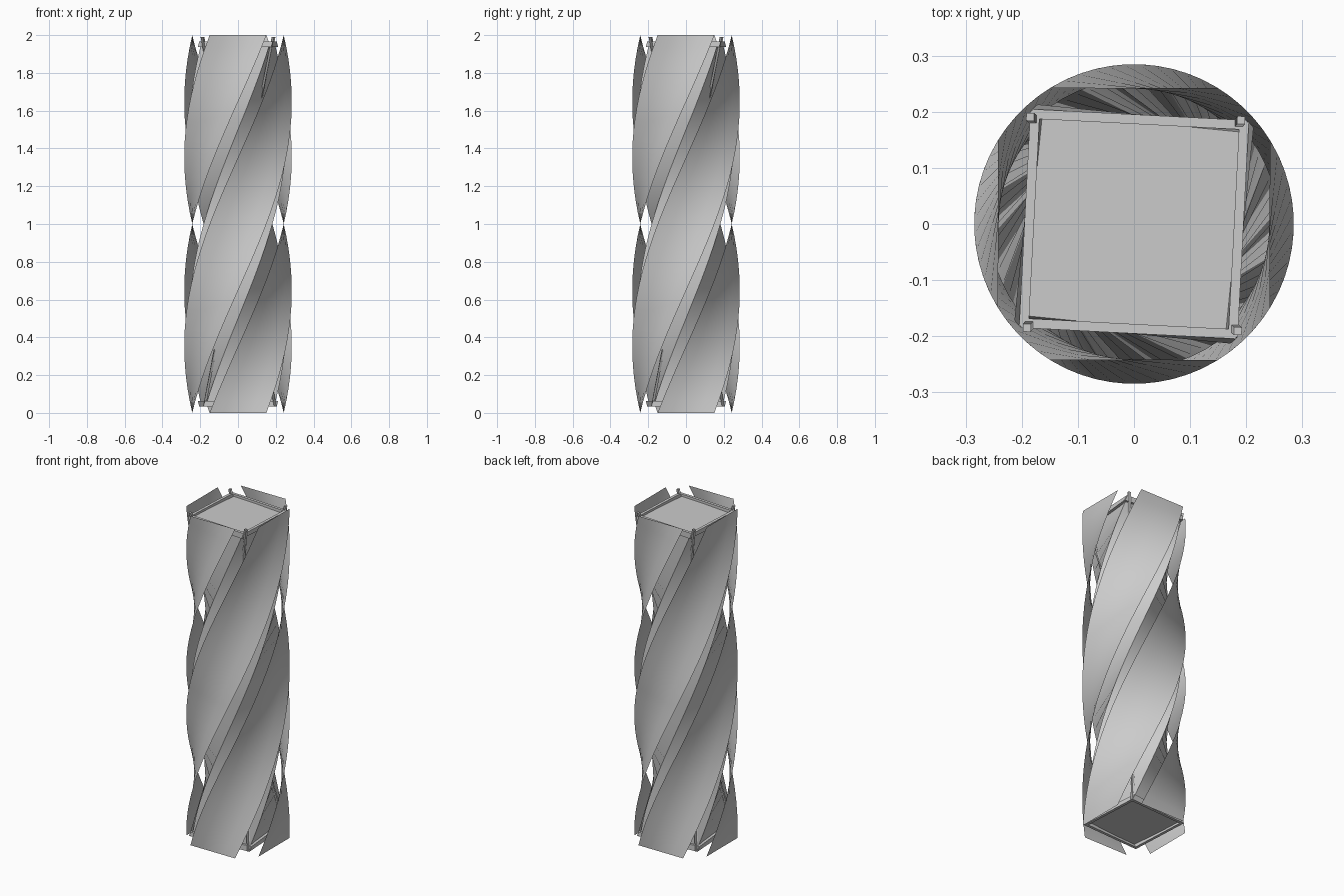
import bpy, math

if "Cube" in bpy.data.objects:
    bpy.data.objects.remove(bpy.data.objects["Cube"])

H = 2.0          # total height
SEG = 32         # vertical divisions of the twisted surfaces


def twist(x, y, z):
    a = math.pi * z / H
    c, s = math.cos(a), math.sin(a)
    return (x * c - y * s, x * s + y * c, z)


def make(name, verts, faces, smooth=False):
    me = bpy.data.meshes.new(name)
    me.from_pydata(verts, [], faces)
    ob = bpy.data.objects.new(name, me)
    bpy.context.collection.objects.link(ob)
    if smooth:
        bpy.ops.object.select_all(action='DESELECT')
        ob.select_set(True)
        bpy.context.view_layer.objects.active = ob
        bpy.ops.object.shade_smooth_by_angle(angle=math.radians(30))
    return ob


def twisted_loft(name, profile, z0, z1, closed):
    n = len(profile)
    verts, faces = [], []
    for i in range(SEG + 1):
        z = z0 + (z1 - z0) * i / SEG
        verts += [twist(x, y, z) for x, y in profile]
    for i in range(SEG):
        for j in range(n if closed else n - 1):
            k = (j + 1) % n
            faces.append((i * n + j, i * n + k, (i + 1) * n + k, (i + 1) * n + j))
    if closed:
        faces.append(tuple(reversed(range(n))))
        faces.append(tuple(range(SEG * n, SEG * n + n)))
    return make(name, verts, faces, True)


def twisted_box(name, x0, x1, y0, y1, z0, z1, turn=0):
    c, s = round(math.cos(turn)), round(math.sin(turn))
    verts = [twist(x * c - y * s, x * s + y * c, z)
             for z in (z0, z1) for x, y in ((x0, y0), (x1, y0), (x1, y1), (x0, y1))]
    faces = [(3, 2, 1, 0), (4, 5, 6, 7), (0, 1, 5, 4),
             (1, 2, 6, 5), (2, 3, 7, 6), (3, 0, 4, 7)]
    return make(name, verts, faces)


# Twisted square core
c = 0.182
twisted_loft("core", [(-c, -c), (c, -c), (c, c), (-c, c)], 0.05, 1.95, True)

for q in range(4):
    t = q * math.pi / 2
    cs, sn = round(math.cos(t)), round(math.sin(t))
    # Outer facade panel
    w, d = 0.15, 0.242
    pts = [(-w + 2 * w * i / 4, -d) for i in range(5)]
    pts = [(x * cs - y * sn, x * sn + y * cs) for x, y in pts]
    twisted_loft(f"facade_panel_{q}", pts, 0, H, False)
    # Edge rails around the bottom and top of the core
    for label, z in (("bottom", 0.033), ("top", 1.937)):
        twisted_box(f"{label}_rail_{q}", -0.192, 0.192, -0.195, -0.178, z, z + 0.03, t)
    # Straight post crossing the core between opposite corners
    twisted_box(f"corner_post_{q}", -0.195, -0.181, -0.195, -0.181, 0.033, 1.99, t)
